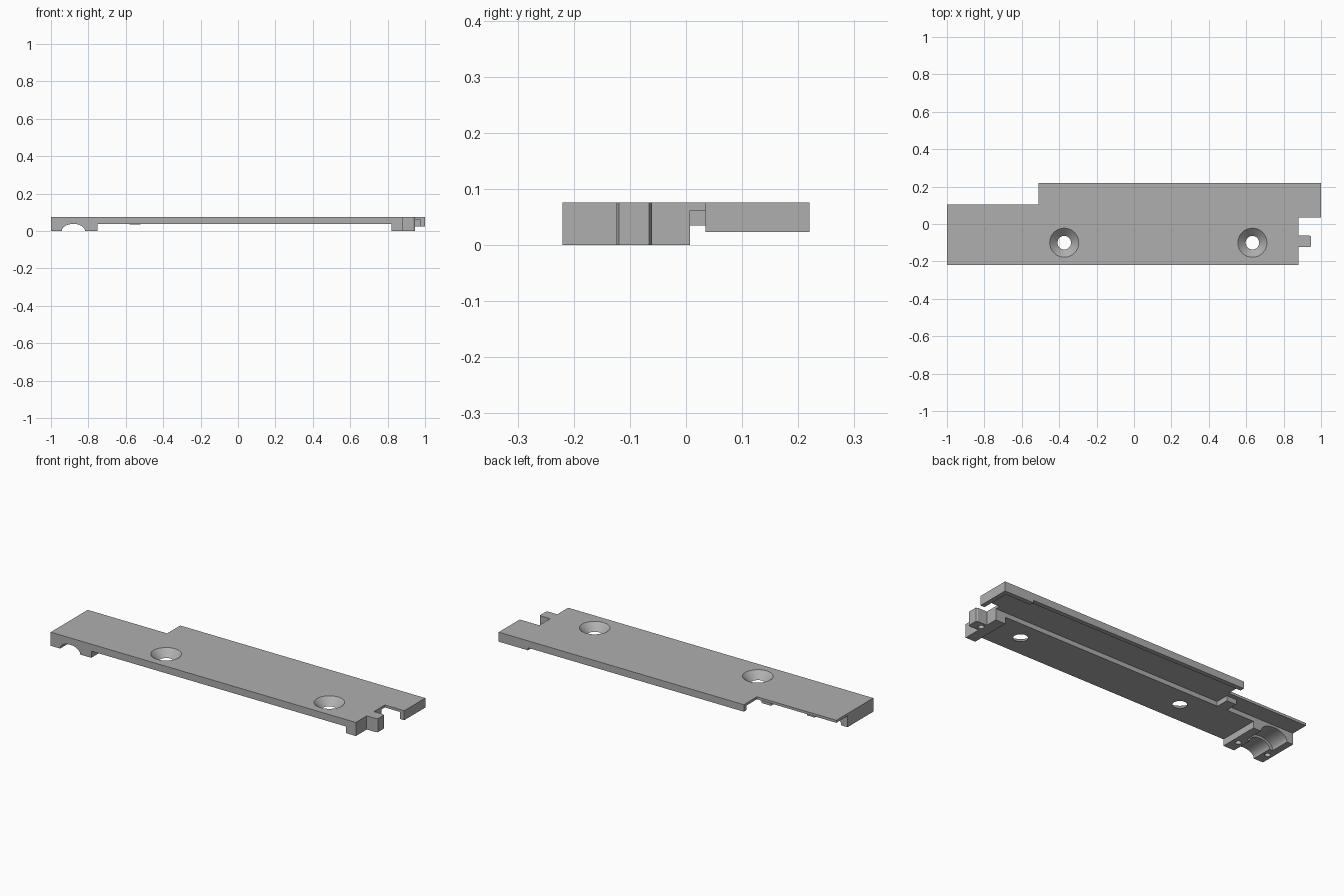
import bpy, bmesh, math

if "Cube" in bpy.data.objects:
    bpy.data.objects.remove(bpy.data.objects["Cube"])

grey = bpy.data.materials.new("plain_grey")
grey.use_nodes = True
colour = (0.43, 0.43, 0.43, 1)
grey.diffuse_color = colour
grey.node_tree.nodes["Principled BSDF"].inputs["Base Color"].default_value = colour

TOP, SKIN, UNDER = 0.076, 0.062, 0.037


def make(name, bm):
    bmesh.ops.recalc_face_normals(bm, faces=bm.faces)
    mesh = bpy.data.meshes.new(name)
    bm.to_mesh(mesh)
    bm.free()
    mesh.materials.append(grey)
    ob = bpy.data.objects.new(name, mesh)
    bpy.context.collection.objects.link(ob)
    return ob


def prism(name, outline, low, high, along_y=False):
    """Extrude an outline along z, or an x-z outline along y."""
    bm = bmesh.new()
    place = (lambda a, b: (a, low, b)) if along_y else (lambda a, b: (a, b, low))
    face = bm.faces.new([bm.verts.new(place(a, b)) for a, b in outline])
    moved = bmesh.ops.extrude_face_region(bm, geom=[face])["geom"]
    shift = (0, high - low, 0) if along_y else (0, 0, high - low)
    bmesh.ops.translate(bm, vec=shift,
                        verts=[v for v in moved if isinstance(v, bmesh.types.BMVert)])
    return make(name, bm)


def box(name, x0, x1, y0, y1, z0, z1):
    return prism(name, [(x0, y0), (x1, y0), (x1, y1), (x0, y1)], z0, z1)


def cone(name, x, y, z0, z1, r0, r1):
    bm = bmesh.new()
    bmesh.ops.create_cone(bm, cap_ends=True, segments=40, radius1=r0, radius2=r1, depth=z1 - z0)
    bmesh.ops.translate(bm, vec=(x, y, (z0 + z1) / 2), verts=bm.verts)
    return make(name, bm)


def arch(name, half, height, y0, y1):
    arc = [(-0.88 + half * math.cos(t * math.pi / 20), height * math.sin(t * math.pi / 20))
           for t in range(21)]
    return prism(name, [(-0.88 + half, -0.02)] + arc + [(-0.88 - half, -0.02)], y0, y1, True)


# Stepped top skin with the end notch
body = prism("mounting_plate", [(-1, -0.22), (0.88, -0.22), (0.88, 0.035), (1, 0.035),
                                (1, 0.22), (-0.51, 0.22), (-0.51, 0.105), (-1, 0.105)], SKIN, TOP)

# Thick front slab, feet, rims and cross wall
inside = 0.07
solids = [
    box("front_slab", -1, 0.88, -0.22, 0.007, UNDER, inside),
    box("right_foot", -1, -0.75, -0.22, 0.007, 0, inside),
    box("left_foot", 0.82, 0.88, -0.22, 0.007, 0, inside),
    box("back_rim", -0.51, 0.9, 0.195, 0.22, UNDER, inside),
    box("deep_back_rim", 0.82, 1, 0.195, 0.22, 0.023, inside),
    box("end_rim", 0.975, 1, 0.035, 0.22, 0.023, inside),
    box("cross_wall", -0.58, -0.52, 0.0, 0.08, 0.035, inside),
    prism("end_tooth", [(0.86, -0.124), (0.935, -0.124), (0.945, -0.119),
                        (0.945, -0.066), (0.935, -0.061), (0.86, -0.061)], 0, TOP),
]

# Countersunk holes, cable arch and small screw holes
cutters = [arch("arch_narrow", 0.062, 0.038, -0.3, -0.09),
           arch("arch_wide", 0.082, 0.05, -0.1, 0.1)]
for x in (-0.373, 0.633):
    cutters.append(cone("countersink", x, -0.1, 0.034, TOP + 0.004, 0.033, 0.082))
    cutters.append(cone("bolt_hole", x, -0.1, -0.02, 0.1, 0.036, 0.036))
for x, y in ((-0.785, -0.15), (-0.97, -0.15), (0.89, -0.092)):
    cutters.append(cone("screw_hole", x, y, -0.02, 0.03, 0.015, 0.015))

for operation, parts in (("UNION", solids), ("DIFFERENCE", cutters)):
    for part in parts:
        part.hide_render = True
        mod = body.modifiers.new(part.name, "BOOLEAN")
        mod.operation, mod.object, mod.solver = operation, part, "EXACT"

# Bake the joined body and remove the helpers
bpy.context.view_layer.update()
baked = bpy.data.meshes.new_from_object(body.evaluated_get(bpy.context.evaluated_depsgraph_get()))
body.modifiers.clear()
body.data = baked
for part in solids + cutters:
    bpy.data.objects.remove(part)
baked.materials.clear()
baked.materials.append(grey)
for face in baked.polygons:
    face.material_index = 0

bpy.ops.object.select_all(action="DESELECT")
body.select_set(True)
bpy.context.view_layer.objects.active = body
bpy.ops.object.shade_smooth_by_angle(angle=math.radians(25))
